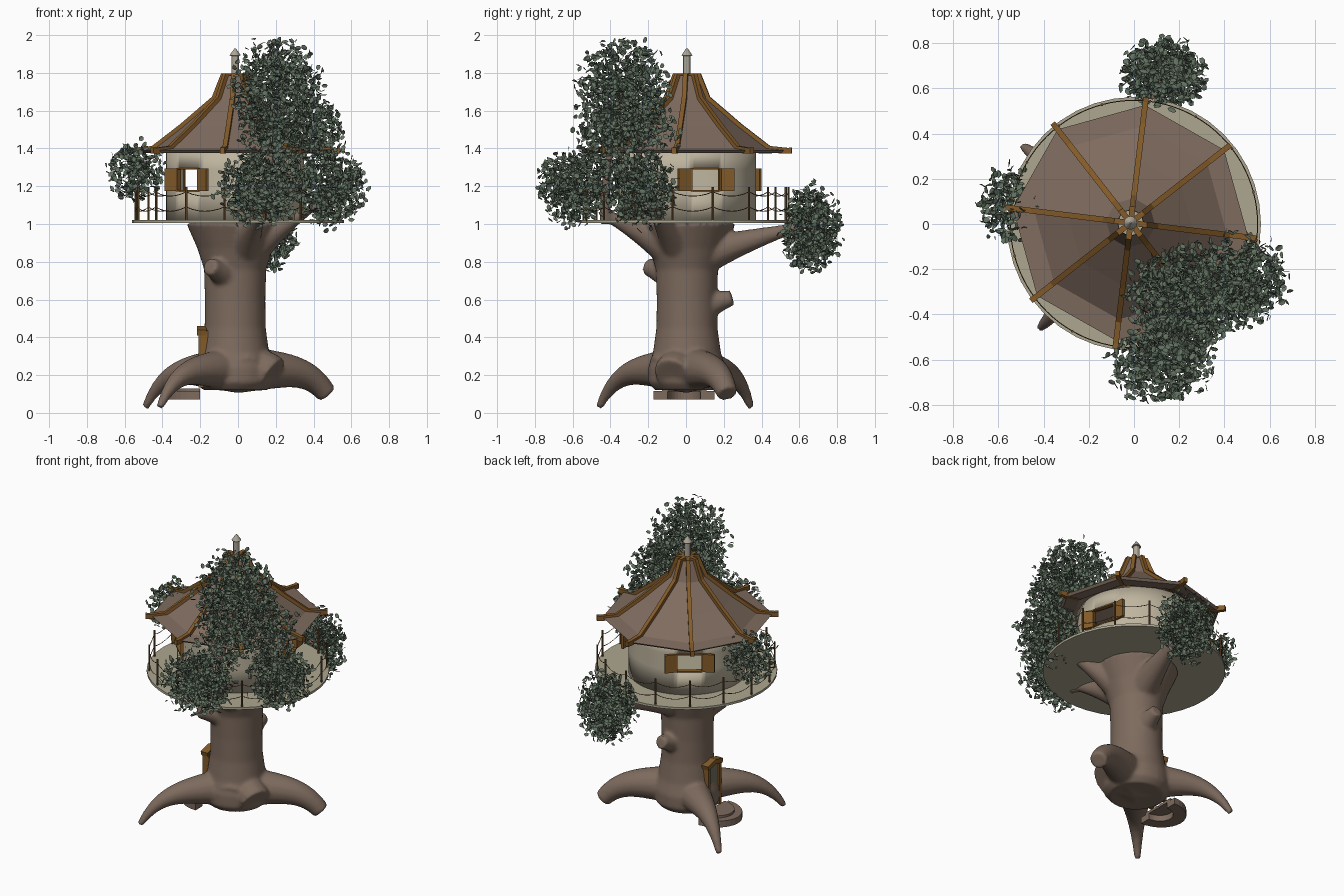
import bpy, bmesh, math, random
from mathutils import Vector, Matrix

if "Cube" in bpy.data.objects:
    bpy.data.objects.remove(bpy.data.objects["Cube"])

random.seed(4)
CX, CY = -0.015, 0.005          # axis of house and roof


def mat(name, r, g, b):
    m = bpy.data.materials.new(name)
    m.diffuse_color = (r, g, b, 1)
    m.use_nodes = True
    m.node_tree.nodes["Principled BSDF"].inputs["Base Color"].default_value = m.diffuse_color
    return m


BARK = mat("bark brown", .205, .145, .11)
ROOF = mat("roof brown", .215, .15, .115)
WALL = mat("plaster beige", .52, .46, .345)
DECK = mat("deck beige", .42, .385, .28)
WOOD = mat("golden wood", .23, .105, .022)
POST = mat("dark wood", .15, .08, .03)
LEAF = mat("leaf green", .125, .17, .12)
STONE = mat("pale stone", .42, .38, .31)
PANEL = mat("grey panel", .17, .16, .12)


def finish(bm, name, *mats, smooth=None):
    bmesh.ops.recalc_face_normals(bm, faces=bm.faces)
    me = bpy.data.meshes.new(name)
    bm.to_mesh(me)
    bm.free()
    ob = bpy.data.objects.new(name, me)
    bpy.context.collection.objects.link(ob)
    for m in mats:
        me.materials.append(m)
    if smooth:
        bpy.ops.object.select_all(action='DESELECT')
        ob.select_set(True)
        bpy.context.view_layer.objects.active = ob
        bpy.ops.object.shade_smooth_by_angle(angle=math.radians(smooth))
    return ob


def box(bm, size, mtx, idx=0):
    r = bmesh.ops.create_cube(bm, size=1, matrix=mtx @ Matrix.Diagonal((*size, 1)))
    for f in {f for v in r['verts'] for f in v.link_faces}:
        f.material_index = idx


def loft(bm, rings, loop=False):
    """Skin a list of vertex rings, capping the ends."""
    vs = [[bm.verts.new(p) for p in r] for r in rings]
    n = len(vs[0])
    for a, b in list(zip(vs, vs[1:])) + ([(vs[-1], vs[0])] if loop else []):
        for i in range(n):
            bm.faces.new((a[i], a[(i + 1) % n], b[(i + 1) % n], b[i]))
    if not loop:
        bm.faces.new(vs[0])
        bm.faces.new(vs[-1])


def lathe(bm, profile, n, cx=CX, cy=CY, start=0.0, loop=False):
    loft(bm, [[(cx + r * math.cos(start + math.tau * i / n),
                cy + r * math.sin(start + math.tau * i / n), z)
               for i in range(n)] for r, z in profile], loop)


def tube(bm, path, sides=14, loop=False):
    """Round tube through (point, radius) pairs."""
    rings, n, side = [], len(path), None
    for i, (p, r) in enumerate(path):
        a = path[i - 1 if loop else max(i - 1, 0)][0]
        b = path[(i + 1) % n if loop else min(i + 1, n - 1)][0]
        t = (b - a).normalized()
        if loop:
            side = Vector((0, 0, 1))
        elif side is None:
            side = t.orthogonal()
        side = (side - t * side.dot(t)).normalized()
        up = t.cross(side)
        rings.append([p + r * (side * math.cos(math.tau * k / sides) + up * math.sin(math.tau * k / sides))
                      for k in range(sides)])
    loft(bm, rings, loop)


def root(bm, deg, reach, drop, tip):
    """Root that runs level, then bends down by drop."""
    a, path = math.radians(deg), []
    for i in range(15):
        t = i / 14
        path.append((Vector((reach * t * math.cos(a), reach * t * math.sin(a), .23 - drop * t ** 5)),
                     tip + (.125 - tip) * (1 - t ** 1.2)))
    tube(bm, path)


def branch(bm, x, y, z, tip, z0=.78):
    """Branch that leaves the trunk and flattens outwards."""
    tube(bm, [(Vector((x * t, y * t, z0 + (z - z0) * t ** .75)), tip + (.12 - tip) * (1 - t) ** 1.3)
              for t in (i / 12 for i in range(13))])


# trunk, roots, branches and stubs, fused into one smooth skin
bm = bmesh.new()
lathe(bm, [(.17, .12), (.205, .16), (.205, .24), (.18, .32), (.162, .45), (.16, .6),
           (.165, .76), (.2, .87), (.26, 1.005)], 32)
for r in ((228, .62, .2, .02), (145, .6, .2, .02), (25, .52, .13, .055), (-22, .2, .03, .1), (-70, .14, .02, .1)):
    root(bm, *r)
for b in ((.12, .66, 1.0, .02), (.12, -.43, 1.05, .03), (.42, -.2, 1.1, .02)):
    branch(bm, *b)
branch(bm, .02, .245, .61, .042, .52)
branch(bm, -.15, -.205, .775, .046, .68)
tube(bm, [(Vector((.12 + .1 * t, -.43 + .09 * t * t, 1 + .7 * t)), .03 - .015 * t)
          for t in (i / 10 for i in range(11))])
trunk = finish(bm, "trunk_and_roots", BARK)
rm = trunk.modifiers.new("fuse", 'REMESH')
rm.mode, rm.voxel_size, rm.use_smooth_shade = 'VOXEL', .011, True
sm = trunk.modifiers.new("soften", 'SMOOTH')
sm.factor, sm.iterations = .5, 8

# deck
bm = bmesh.new()
lathe(bm, [(.562, 1.005), (.562, 1.02)], 40, 0, 0)
finish(bm, "deck", DECK, smooth=30)

# round house wall with three window openings
WINDOWS = (16, 127, 226)
bm = bmesh.new()
rows = [[bm.verts.new((CX + .358 * math.cos(math.radians(3 * k)), CY + .358 * math.sin(math.radians(3 * k)), z))
         for k in range(120)] for z in (1.018, 1.18, 1.29, 1.4)]
for j, (a, b) in enumerate(zip(rows, rows[1:])):
    for k in range(120):
        if j != 1 or all(abs(3 * k + 1.5 - w) > 12.5 for w in WINDOWS):
            bm.faces.new((a[k], a[(k + 1) % 120], b[(k + 1) % 120], b[k]))
wall = finish(bm, "house_wall", WALL, smooth=30)
so = wall.modifiers.new("thickness", 'SOLIDIFY')
so.thickness, so.offset = .014, 0

# eight-sided roof shell with ribs
A0 = math.radians(-7)
slope = [(.525, 1.39), (.43, 1.4), (.28, 1.515), (.11, 1.66), (.06, 1.785)]
bm = bmesh.new()
lathe(bm, [(r * .97, z - .014) for r, z in reversed(slope)] + slope, 8, start=A0, loop=True)
finish(bm, "roof", ROOF)
bm = bmesh.new()
prof = [(.56, 1.405)] + [(r + .013, z + .013) for r, z in slope] + [(.01, 1.798), (.01, 1.77)]
prof += [(r - .01, z - .018) for r, z in reversed(slope)] + [(.56, 1.373)]
for k in range(8):
    M = Matrix.Translation((CX, CY, 0)) @ Matrix.Rotation(A0 + k * math.pi / 4, 4, 'Z')
    loft(bm, [[M @ Vector((r, s * .0125, z)) for r, z in prof] for s in (-1, 1)])
finish(bm, "roof_ribs", WOOD)

# finial
bm = bmesh.new()
lathe(bm, [(.02, 1.76), (.02, 1.89), (.03, 1.892), (.004, 1.93)], 12)
finish(bm, "roof_finial", STONE, smooth=30)

# window frames with open shutters
for i, deg in enumerate(WINDOWS):
    M = (Matrix.Translation((CX, CY, 1.235)) @ Matrix.Rotation(math.radians(deg), 4, 'Z')
         @ Matrix.Translation((.352, 0, 0)))
    bm = bmesh.new()
    for s in (-1, 1):
        box(bm, (.03, .16, .008), M @ Matrix.Translation((0, 0, s * .058)))
        box(bm, (.03, .008, .115), M @ Matrix.Translation((0, s * .079, 0)))
        box(bm, (.018, .07, .12), M @ Matrix.Translation((.013, s * .12, 0)) @ Matrix.Rotation(-s * .2, 4, 'Z'))
    finish(bm, f"window_{i + 1}", WOOD)

# railing posts and sagging ropes
STEP, RAIL = math.tau / 16, .547
bm = bmesh.new()
for k in range(16):
    a = math.radians(15) + STEP * k
    lathe(bm, [(.0065, 1.01), (.0065, 1.195)], 6, RAIL * math.cos(a), RAIL * math.sin(a))
finish(bm, "railing_posts", POST)
bm = bmesh.new()
for z in (1.17, 1.09):
    path = []
    for k in range(96):
        t, a = k % 6 / 6, math.radians(15) + STEP * k / 6
        path.append((Vector((RAIL * math.cos(a), RAIL * math.sin(a), z - .09 * t * (1 - t))), .0022))
    tube(bm, path, sides=4, loop=True)
finish(bm, "railing_ropes", POST)

# trunk door
bm = bmesh.new()
M = Matrix.Translation((-.185, -.01, .285))
box(bm, (.03, .11, .3), M, 1)
for s in (-1, 1):
    box(bm, (.05, .022, .3), M @ Matrix.Translation((0, s * .06, 0)))
    box(bm, (.05, .085, .03), M @ Matrix.Translation((-.006, s * .037, .15)) @ Matrix.Rotation(-s * .25, 4, 'X'))
finish(bm, "trunk_door", WOOD, PANEL)

# curved entrance steps
for name, ri, ro, z0, z1 in (("lower_step", .1, .185, .072, .115), ("upper_step", .01, .135, .112, .13)):
    bm = bmesh.new()
    rings = []
    for k in range(17):
        a = math.pi / 2 + math.pi * k / 16
        rings.append([(-.2 + r * math.cos(a), -.01 + r * math.sin(a) * .87, z)
                      for r, z in ((ri, z0), (ro, z0), (ro, z1), (ri, z1))])
    loft(bm, rings)
    finish(bm, name, BARK)


def rand_dir():
    return Vector([random.gauss(0, 1) for _ in range(3)]).normalized()


# foliage: loose clouds of small folded leaves (centre, radii, count)
clumps = [
    ("crown", (.21, -.33, 1.7), (.24, .25, .29), 1500),
    ("crown_side", (.4, -.26, 1.5), (.17, .22, .18), 480),
    ("crown_link", (.2, -.42, 1.43), (.2, .18, .18), 420),
    ("front", (.12, -.6, 1.2), (.23, .19, .21), 1000),
    ("right", (.49, -.25, 1.19), (.19, .2, .21), 950),
    ("back", (.13, .66, .98), (.19, .16, .23), 1200),
    ("left", (-.54, .08, 1.28), (.15, .18, .165), 420),
]
for name, c, rad, count in clumps:
    bm = bmesh.new()
    for _ in range(count):
        d = rand_dir() * random.random() ** .42 * random.uniform(.82, 1.15)
        p = Vector([o + e * r for o, e, r in zip(c, d, rad)])
        p.z = min(p.z, 1.985)
        # keep leaves out of the room
        if 1.0 < p.z < 1.4 and math.hypot(p.x - CX, p.y - CY) < .37:
            continue
        u = rand_dir()
        v = u.orthogonal().normalized()
        v.rotate(Matrix.Rotation(random.random() * math.tau, 3, u))
        n, L, W = u.cross(v), random.uniform(.015, .021), random.uniform(.009, .013)
        a, b = bm.verts.new(p - u * L), bm.verts.new(p + u * L)
        for s in (-1, 1):
            q = [bm.verts.new(p + u * L * t + v * s * W + n * W * .3) for t in (-.5, .45)]
            bm.faces.new((a, q[0], q[1], b) if s > 0 else (b, q[1], q[0], a))
    finish(bm, name + "_leaves", LEAF)
